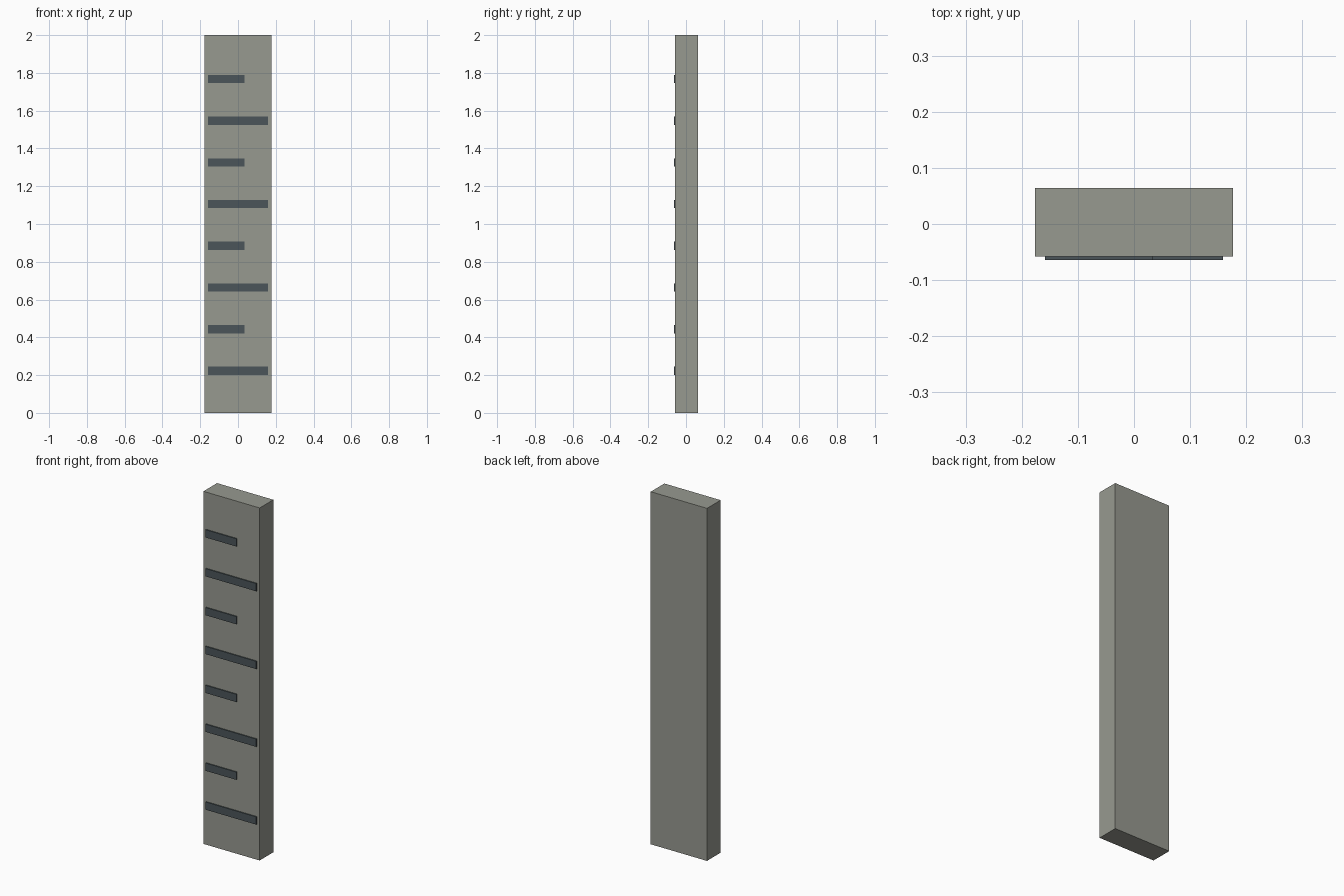
import bpy

if "Cube" in bpy.data.objects:
    bpy.data.objects.remove(bpy.data.objects["Cube"])


def material(name, rgb):
    mat = bpy.data.materials.new(name)
    mat.diffuse_color = (*rgb, 1.0)
    mat.use_nodes = True
    mat.node_tree.nodes["Principled BSDF"].inputs["Base Color"].default_value = mat.diffuse_color
    return mat


def box(name, lo, hi, mat):
    """Axis-aligned box between two corners."""
    bpy.ops.mesh.primitive_cube_add(
        size=1, location=[(a + b) / 2 for a, b in zip(lo, hi)])
    ob = bpy.context.object
    ob.name = name
    ob.scale = [b - a for a, b in zip(lo, hi)]
    bpy.ops.object.transform_apply(location=False, rotation=False, scale=True)
    ob.data.materials.append(mat)
    return ob


stone = material("warm_grey", (0.31, 0.32, 0.28))
dark = material("dark_slate", (0.07, 0.09, 0.10))

# Upright slab
FRONT = -0.058
box("slab", (-0.1765, FRONT, 0), (0.1765, 0.064, 2), stone)

# Raised marks on the front, alternating long and short
STEP, HEIGHT = 0.2206, 0.044
for i in range(8):
    z = 0.223 + i * STEP
    right = 0.159 if i % 2 == 0 else 0.034
    kind = "long" if i % 2 == 0 else "short"
    box(f"{kind}_mark_{i + 1}", (-0.159, -0.064, z - HEIGHT / 2),
        (right, FRONT + 0.002, z + HEIGHT / 2), dark)
